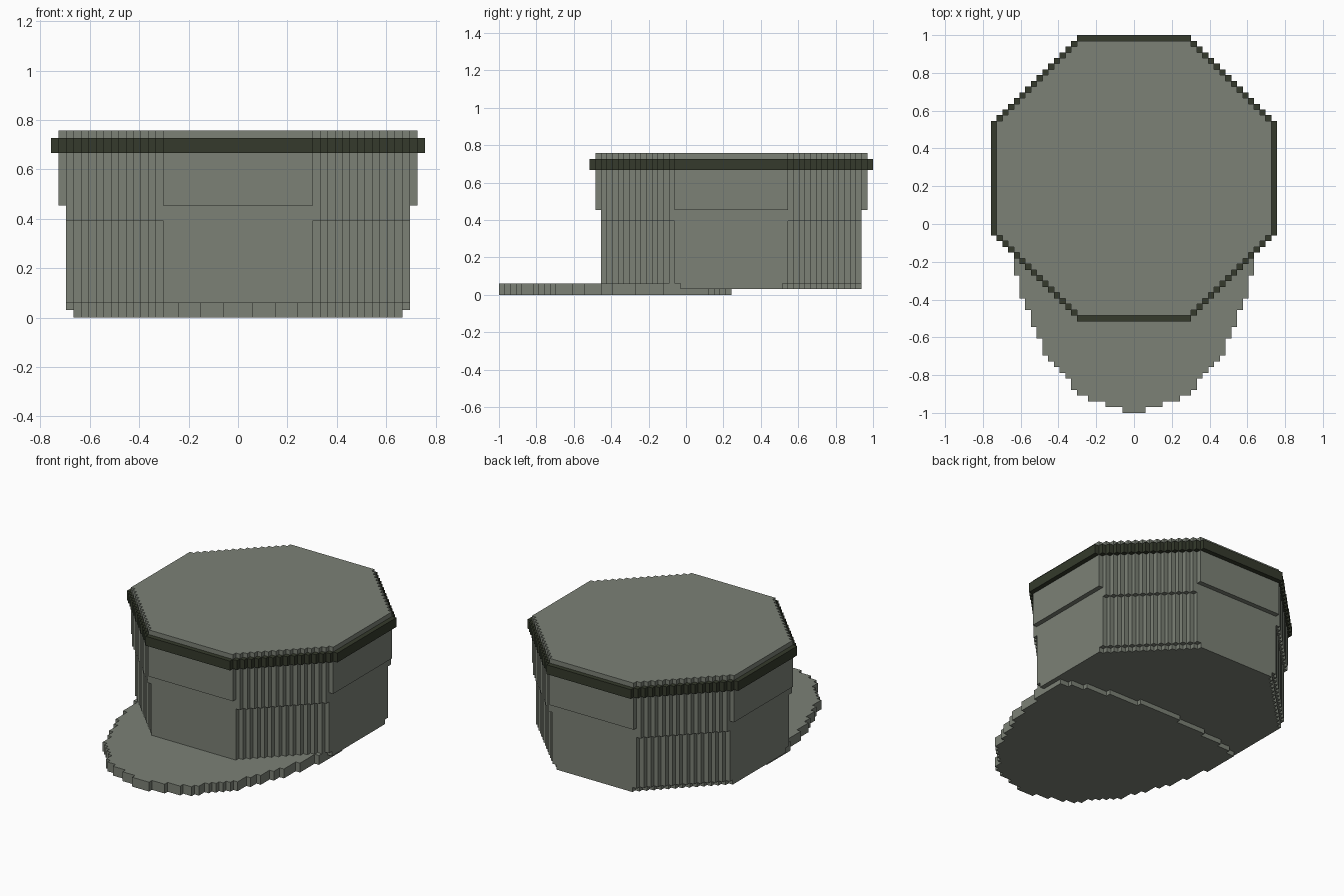
import bpy
import bmesh

cube = bpy.data.objects.get("Cube")
if cube:
    bpy.data.objects.remove(cube, do_unlink=True)

U = 2 / 66          # size of one block
CENTRE_Y = 8        # crown centre, in blocks


def material(name, rgb):
    m = bpy.data.materials.new(name)
    m.use_nodes = True
    m.diffuse_color = (*rgb, 1)
    bsdf = m.node_tree.nodes["Principled BSDF"]
    bsdf.inputs["Base Color"].default_value = (*rgb, 1)
    bsdf.inputs["Roughness"].default_value = 0.8
    return m


cloth = material("grey_green_cloth", (0.2, 0.22, 0.182))
piping = material("dark_olive_piping", (0.035, 0.042, 0.025))


def stepped_outline(rows):
    """Rows are (start y, half width); the last row only closes the shape."""
    side = []
    for (y, w), (y_next, _) in zip(rows, rows[1:]):
        if side and side[-1][0] == w:
            side[-1] = (w, y_next)
        else:
            side += [(w, y), (w, y_next)]
    return side + [(-x, y) for x, y in reversed(side)]


def octagon(size, flat):
    """Octagon whose diagonal sides climb in single block steps."""
    rows = [(y + CENTRE_Y, min(size, flat + size - max(-y, y + 1)))
            for y in range(-size, size)]
    return stepped_outline(rows + [(size + CENTRE_Y, 0)])


def slab(name, outline, z0, z1, mat):
    bm = bmesh.new()
    face = bm.faces.new([bm.verts.new((x * U, y * U, z0 * U)) for x, y in outline])
    top = bmesh.ops.extrude_face_region(bm, geom=[face])["geom"]
    bmesh.ops.translate(bm, vec=(0, 0, (z1 - z0) * U),
                        verts=[v for v in top if isinstance(v, bmesh.types.BMVert)])
    bmesh.ops.recalc_face_normals(bm, faces=bm.faces)
    mesh = bpy.data.meshes.new(name)
    bm.to_mesh(mesh)
    bm.free()
    mesh.materials.append(mat)
    obj = bpy.data.objects.new(name, mesh)
    bpy.context.collection.objects.link(obj)


# Crown, stacked from the base up
slab("crown_base", octagon(23, 9), 1, 2, cloth)
slab("crown_wall", octagon(23, 10), 2, 13, cloth)
slab("crown_corner_panels", octagon(23, 11), 13, 15, cloth)
slab("crown_top", octagon(24, 10), 15, 25, cloth)

# Dark piping around the top edge
slab("crown_piping", octagon(25, 10), 22, 24, piping)

# Visor: rounded front, shallow curved back edge under the crown
visor = [(-33, 2), (-32, 5), (-31, 8), (-30, 10), (-29, 11), (-27, 12),
         (-26, 13), (-25, 14), (-24, 15), (-23, 16), (-20, 17), (-18, 18),
         (-15, 19), (-13, 20), (-9, 21), (-4, 22), (4, 20), (5, 17),
         (6, 12), (7, 5), (8, 0)]
slab("visor", stepped_outline(visor), 0, 2, cloth)
